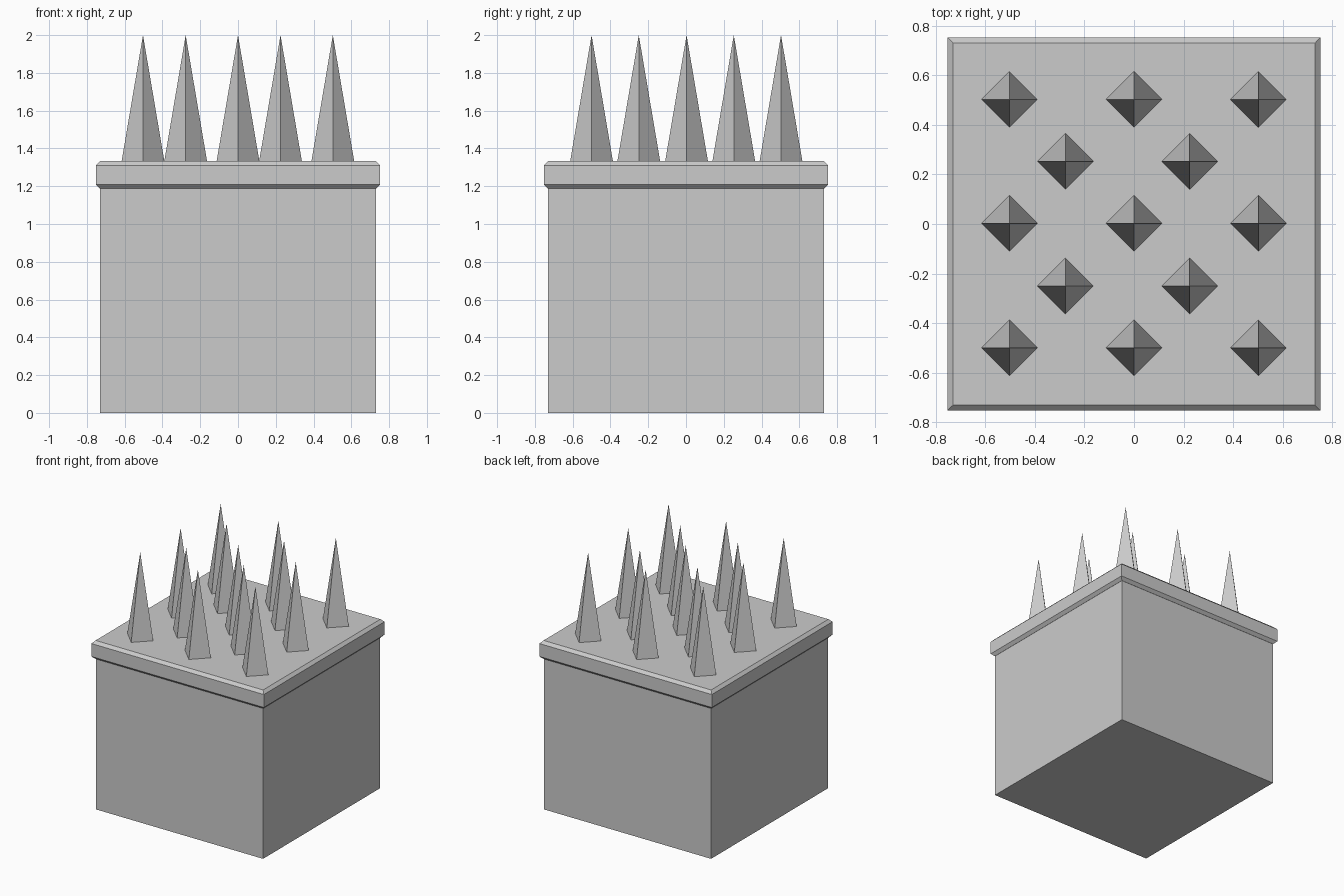
import bpy, bmesh
from mathutils import Matrix

if "Cube" in bpy.data.objects:
    bpy.data.objects.remove(bpy.data.objects["Cube"])


def make_box(name, half, z0, z1, bevel=0.0):
    bm = bmesh.new()
    size = Matrix.Diagonal((2 * half, 2 * half, z1 - z0, 1))
    bmesh.ops.create_cube(bm, size=1, matrix=Matrix.Translation((0, 0, (z0 + z1) / 2)) @ size)
    if bevel:
        # chamfer only the top and bottom rims, keeping the vertical corners sharp
        rims = [e for e in bm.edges if abs(e.verts[0].co.z - e.verts[1].co.z) < 1e-5]
        bmesh.ops.bevel(bm, geom=rims, offset=bevel, segments=1, affect='EDGES')
    return link(name, bm)


def link(name, bm):
    mesh = bpy.data.meshes.new(name)
    bm.to_mesh(mesh)
    bm.free()
    obj = bpy.data.objects.new(name, mesh)
    bpy.context.collection.objects.link(obj)
    return obj


def make_spike(name, x, y, radius=0.113, z0=1.333, z1=2.0):
    # four-sided pyramid with its corners on the x and y axes
    bm = bmesh.new()
    bmesh.ops.create_cone(bm, cap_ends=True, segments=4, radius1=radius, radius2=0,
                          depth=z1 - z0)
    bmesh.ops.remove_doubles(bm, verts=bm.verts, dist=1e-5)
    obj = link(name, bm)
    obj.location = (x, y, (z0 + z1) / 2)
    return obj


# Block and its overhanging chamfered plate
make_box("base_block", 0.73, 0, 1.2)
make_box("top_plate", 0.753, 1.187, 1.333, 0.022)

# Spikes in staggered rows
outer_row, inner_row = (-0.503, 0, 0.502), (-0.277, 0.225)
for r, y in enumerate((-0.5, -0.25, 0.003, 0.253, 0.503)):
    for c, x in enumerate(inner_row if r % 2 else outer_row):
        make_spike(f"spike_{r + 1}_{c + 1}", x, y)
